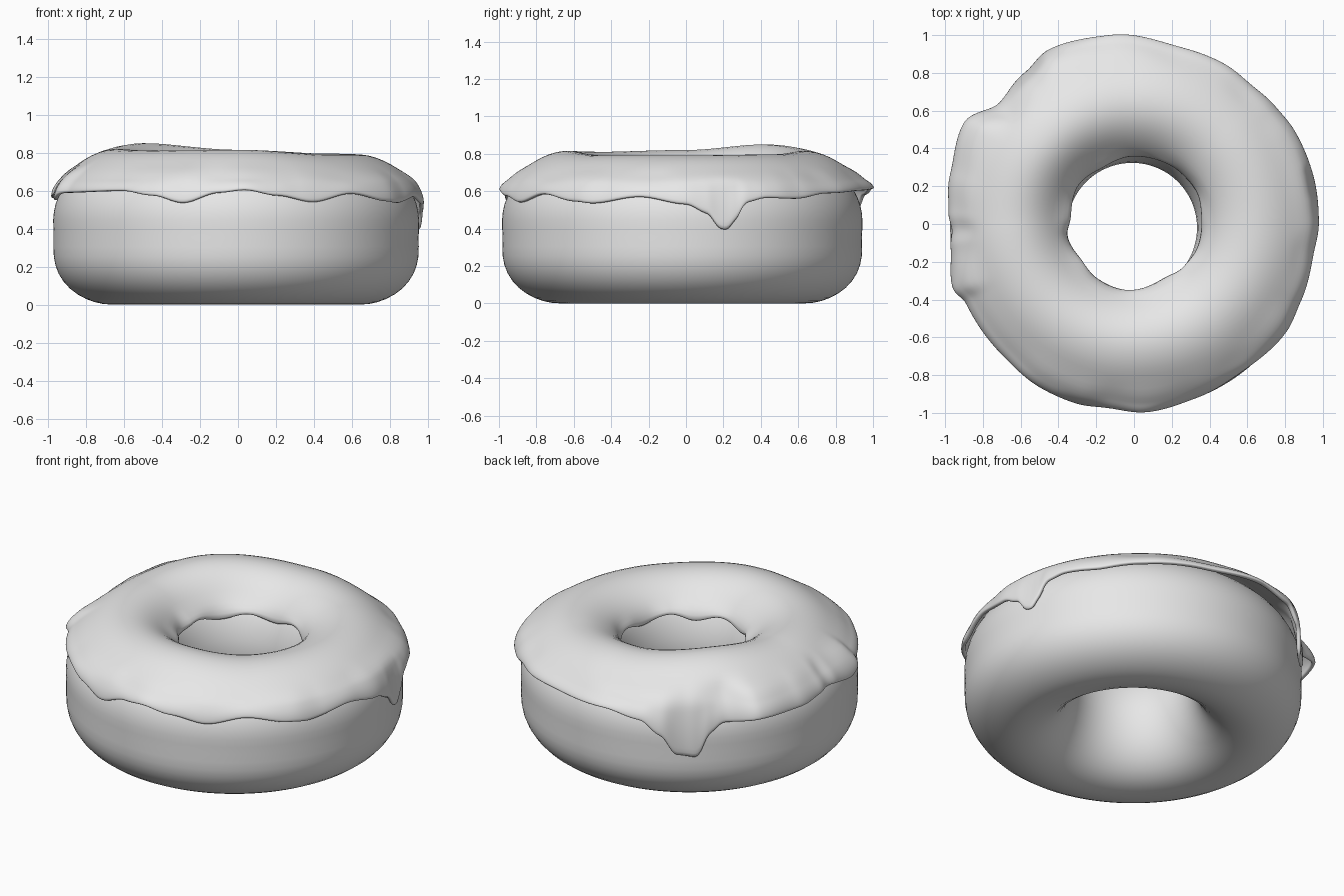
import bpy, bmesh, math

if "Cube" in bpy.data.objects:
    bpy.data.objects.remove(bpy.data.objects["Cube"])

grey = bpy.data.materials.new("plain_grey")
grey.diffuse_color = (0.8, 0.8, 0.8, 1)
grey.use_nodes = True
grey.node_tree.nodes["Principled BSDF"].inputs["Base Color"].default_value = grey.diffuse_color


def lookup(table, a):
    """Smooth periodic interpolation of (degrees, value) pairs."""
    pts = table + [(table[0][0] + 360, table[0][1])]
    if a < pts[0][0]:
        a += 360
    for (a0, v0), (a1, v1) in zip(pts, pts[1:]):
        if a0 <= a <= a1:
            t = (a - a0) / (a1 - a0)
            return v0 + (v1 - v0) * t * t * (3 - 2 * t)
    return table[0][1]


def ring(name, profile_at, steps, closed, centre=(0, 0)):
    """Sweep a profile (which may vary with angle) round the z axis."""
    bm = bmesh.new()
    cols = []
    for j in range(steps):
        a = 360 * j / steps
        c, s = math.cos(math.radians(a)), math.sin(math.radians(a))
        cols.append([bm.verts.new((centre[0] + r * c, centre[1] + r * s, z))
                     for r, z in profile_at(a)])
    n = len(cols[0])
    for j in range(steps):
        p, q = cols[j], cols[(j + 1) % steps]
        for i in range(n if closed else n - 1):
            k = (i + 1) % n
            bm.faces.new((p[i], p[k], q[k], q[i]))
    if closed:
        bmesh.ops.recalc_face_normals(bm, faces=bm.faces)
    me = bpy.data.meshes.new(name)
    bm.to_mesh(me)
    bm.free()
    me.materials.append(grey)
    for f in me.polygons:
        f.use_smooth = True
    ob = bpy.data.objects.new(name, me)
    bpy.context.collection.objects.link(ob)
    return ob


# Dough: flat-bottomed ring with a faint waist
DOUGH = [(.62, 0), (.70, 0), (.79, .025), (.88, .08), (.94, .16), (.966, .25),
         (.96, .36), (.967, .45), (.955, .53), (.92, .61), (.85, .695),
         (.76, .75), (.65, .77), (.53, .745), (.44, .68), (.38, .58),
         (.345, .46), (.34, .36), (.365, .22), (.43, .10), (.52, .025)]
dough = ring("dough", lambda a: DOUGH, 96, True, (-.01, -.02))
dough.modifiers.new("smooth", 'SUBSURF').levels = 1
dough.modifiers["smooth"].render_levels = 1

# Icing: wavy outer radius, rim height, inner radius and crest height by angle
OUTER = [(0, .98), (15, .985), (30, .985), (40, .975), (50, .965), (60, .975),
         (75, .97), (97, 1.01), (116, 1.03), (126, .99), (138, .96), (149, 1.05),
         (165, 1.01), (177, .985), (182, .965), (187, .98), (200, 1.02),
         (205, .985), (225, .985), (240, 1.0), (252, 1.0), (262, .985),
         (273, 1.0), (290, .98), (305, .97), (325, .99), (335, .975), (350, .965)]
RIM = [(0, .53), (7, .48), (10.5, .40), (13, .39), (16, .45), (19, .54), (26, .565),
       (37, .56), (52, .59), (75, .605), (97, .615), (110, .58), (117, .49),
       (122, .36), (129, .34), (133, .48), (138, .54), (150, .57), (167, .56),
       (182, .58), (195, .55), (203, .59), (232, .60), (243, .575), (253, .535),
       (264, .59), (272, .605), (282, .575), (294, .54), (308, .585), (323, .545),
       (329, .535), (345, .57)]
INNER = [(0, .35), (28, .365), (45, .36), (90, .35), (120, .335), (145, .35),
         (175, .33), (190, .35), (215, .33), (235, .34), (262, .345),
         (300, .32), (320, .34), (340, .35)]
CREST = [(0, -.005), (45, 0), (90, .02), (140, .055), (180, .025), (225, .015),
         (270, .02), (315, -.005)]


def icing_profile(a):
    R, Z = lookup(OUTER, a), lookup(RIM, a)
    ri, h = lookup(INNER, a), lookup(CREST, a)
    inner_z = .615 + .02 * math.sin(math.radians(a * 7))
    pts = [(ri, inner_z), (ri + .018, .66), (.41, .71), (.46, .75), (.53, .785),
           (.61, .80 + h), (.69, .793 + h), (.77, .765 + h),
           (.84, .722 + h * .9), (R - .092, .692 + h * .6)]
    pts[3] = (.46, .75 + h * .4)
    pts[4] = (.53, .785 + h * .8)
    # skirt running down to the rim and into the drips
    top = .66 + h * .2
    for k in range(7):
        t = k / 6
        pts.append((R - .05 * (1 - t) ** 2, top + (Z - top) * t))
    return pts


icing = ring("icing", icing_profile, 240, False)
solid = icing.modifiers.new("thickness", 'SOLIDIFY')
solid.thickness = .025
solid.offset = -1
sub = icing.modifiers.new("round_rim", 'SUBSURF')
sub.levels = 1
sub.render_levels = 1
